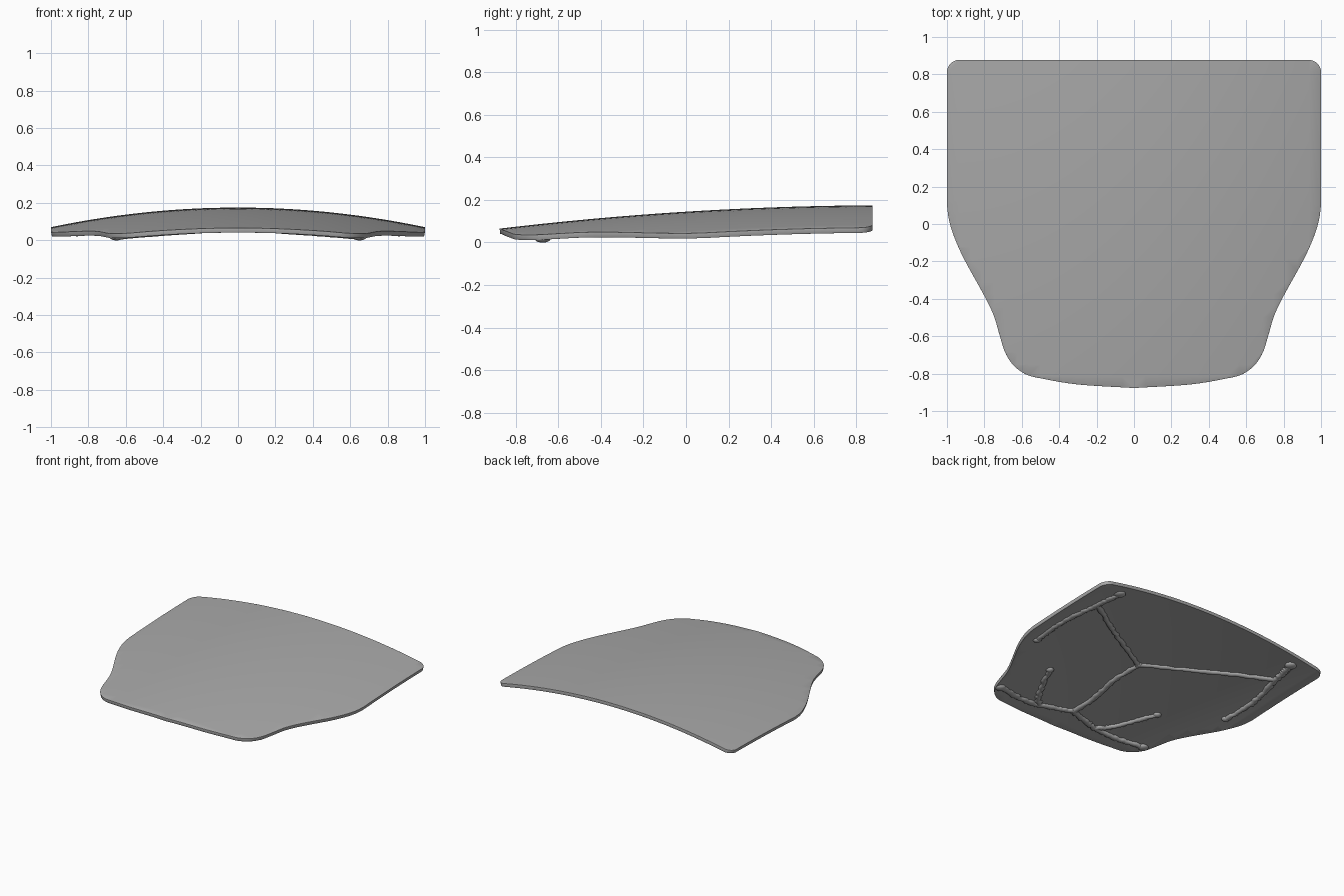
import bpy, bmesh, math, random
from mathutils import Vector

random.seed(4)
cube = bpy.data.objects.get("Cube")
if cube:
    bpy.data.objects.remove(cube, do_unlink=True)

THICK = 0.025
grey = bpy.data.materials.new("plain grey")
grey.use_nodes = True
grey.diffuse_color = (0.4, 0.4, 0.4, 1)
grey.node_tree.nodes["Principled BSDF"].inputs["Base Color"].default_value = (0.4, 0.4, 0.4, 1)


def top_height(x, y):
    """Crown of the panel: arched across, rising towards the back."""
    return 0.145 + 0.0625 * y - 0.0323 * y * y - 0.105 * x * x


def smooth_path(points, steps):
    """Catmull-Rom curve through flat points."""
    pts = [Vector(p) for p in points]
    pts = [2 * pts[0] - pts[1]] + pts + [2 * pts[-1] - pts[-2]]
    out = []
    for a, b, c, d in zip(pts, pts[1:], pts[2:], pts[3:]):
        for i in range(steps):
            t = i / steps
            out.append(0.5 * (2 * b + (c - a) * t + (2 * a - 5 * b + 4 * c - d) * t ** 2
                              + (3 * b - a - 3 * c + d) * t ** 3))
    return out + [pts[-2]]


def add_object(name, bm):
    mesh = bpy.data.meshes.new(name)
    bm.normal_update()
    bm.to_mesh(mesh)
    bm.free()
    mesh.materials.append(grey)
    obj = bpy.data.objects.new(name, mesh)
    bpy.context.collection.objects.link(obj)
    bpy.ops.object.select_all(action="DESELECT")
    obj.select_set(True)
    bpy.context.view_layer.objects.active = obj
    return obj


# Panel outline: bowed front, waisted sides, small round back corners
half = smooth_path([(0, -0.877), (0.3, -0.858), (0.5, -0.825), (0.58, -0.803), (0.645, -0.755),
                    (0.69, -0.685), (0.72, -0.59), (0.75, -0.49), (0.8, -0.385), (0.91, -0.185),
                    (0.965, -0.06), (0.99, 0.025), (1, 0.1)], 5)
for i in range(9):
    a = math.radians(90 * i / 8)
    half.append(Vector((0.935 + 0.065 * math.cos(a), 0.812 + 0.065 * math.sin(a))))
outline = half + [Vector((-p.x, p.y)) for p in reversed(half[1:])]

bm = bmesh.new()
bm.faces.new([bm.verts.new((p.x, p.y, 0)) for p in outline])
for axis in (Vector((1, 0, 0)), Vector((0, 1, 0))):
    for i in range(-15, 16):
        bmesh.ops.bisect_plane(bm, geom=bm.verts[:] + bm.edges[:] + bm.faces[:],
                               plane_co=axis * i / 16, plane_no=axis, dist=0.0005)
for v in bm.verts:
    v.co.z = top_height(v.co.x, v.co.y)
panel = add_object("curved_panel", bm)
solid = panel.modifiers.new("thickness", "SOLIDIFY")
solid.thickness = THICK
solid.offset = -1
bevel = panel.modifiers.new("soft_rim", "BEVEL")
bevel.width = 0.006
bevel.segments = 2
bevel.limit_method = "ANGLE"
bevel.angle_limit = math.radians(50)
bpy.ops.object.shade_smooth_by_angle(angle=math.radians(35))


# Ribs: uneven flattened branches half sunk in the underside
def rib(name, points, r_start, r_end, side):
    bm = bmesh.new()
    path = smooth_path([(x * side, y) for x, y in points], 10)
    n, sides = len(path), 10
    rings = []
    for i, p in enumerate(path):
        tangent = (path[min(i + 1, n - 1)] - path[max(i - 1, 0)]).normalized()
        across = Vector((-tangent.y, tangent.x))
        r = (r_start + (r_end - r_start) * i / (n - 1)) * random.uniform(0.8, 1.2)
        p = p + across * random.uniform(-0.005, 0.005)
        base = top_height(p.x, p.y) - THICK
        ring = []
        for k in range(sides):
            a = math.tau * k / sides
            q = p + across * r * math.cos(a)
            ring.append(bm.verts.new((q.x, q.y, base + min(r, 0.018) * math.sin(a))))
        rings.append(ring)
    for a, b in zip(rings, rings[1:]):
        for k in range(sides):
            j = (k + 1) % sides
            bm.faces.new((a[k], a[j], b[j], b[k]))
    bm.faces.new(rings[0])
    bm.faces.new(rings[-1])
    bmesh.ops.recalc_face_normals(bm, faces=bm.faces[:])
    add_object(name, bm)
    bpy.ops.object.shade_smooth_by_angle(angle=math.radians(60))


# Mounting pads: flattened domes at the rib ends
def pad(name, x, y, radius):
    bm = bmesh.new()
    bmesh.ops.create_uvsphere(bm, u_segments=20, v_segments=10, radius=1)
    base = top_height(x, y) - THICK
    for v in bm.verts:
        v.co = (x + v.co.x * radius, y + v.co.y * radius, base + v.co.z * 0.0195)
    add_object(name, bm)
    bpy.ops.object.shade_smooth_by_angle(angle=math.radians(60))


HUB, FRONT_HUB = (0, 0.05), (0, -0.66)
rib("centre_stem", [HUB, (0.015, -0.2), (-0.015, -0.45), FRONT_HUB], 0.019, 0.023, 1)
pad("centre_hub", *HUB, 0.028)
for label, s in (("left", 1), ("right", -1)):
    rib(label + "_diagonal_arm", [HUB, (0.27, 0.2), (0.53, 0.37), (0.8, 0.56)], 0.018, 0.021, s)
    rib(label + "_side_rib", [(0.78, 0.77), (0.8, 0.66), (0.82, 0.54), (0.86, 0.36),
                              (0.875, 0.17), (0.86, -0.03)], 0.026, 0.021, s)
    rib(label + "_front_rib", [FRONT_HUB, (0.13, -0.7), (0.28, -0.73), (0.46, -0.72),
                               (0.65, -0.67)], 0.024, 0.024, s)
    rib(label + "_front_branch", [(0.26, -0.72), (0.33, -0.65), (0.42, -0.48),
                                  (0.49, -0.33)], 0.022, 0.019, s)
    pad(label + "_back_pad", 0.78 * s, 0.775, 0.042)
    pad(label + "_side_pad", 0.86 * s, -0.03, 0.028)
    pad(label + "_front_pad", 0.65 * s, -0.675, 0.038)
    pad(label + "_branch_pad", 0.49 * s, -0.33, 0.028)
